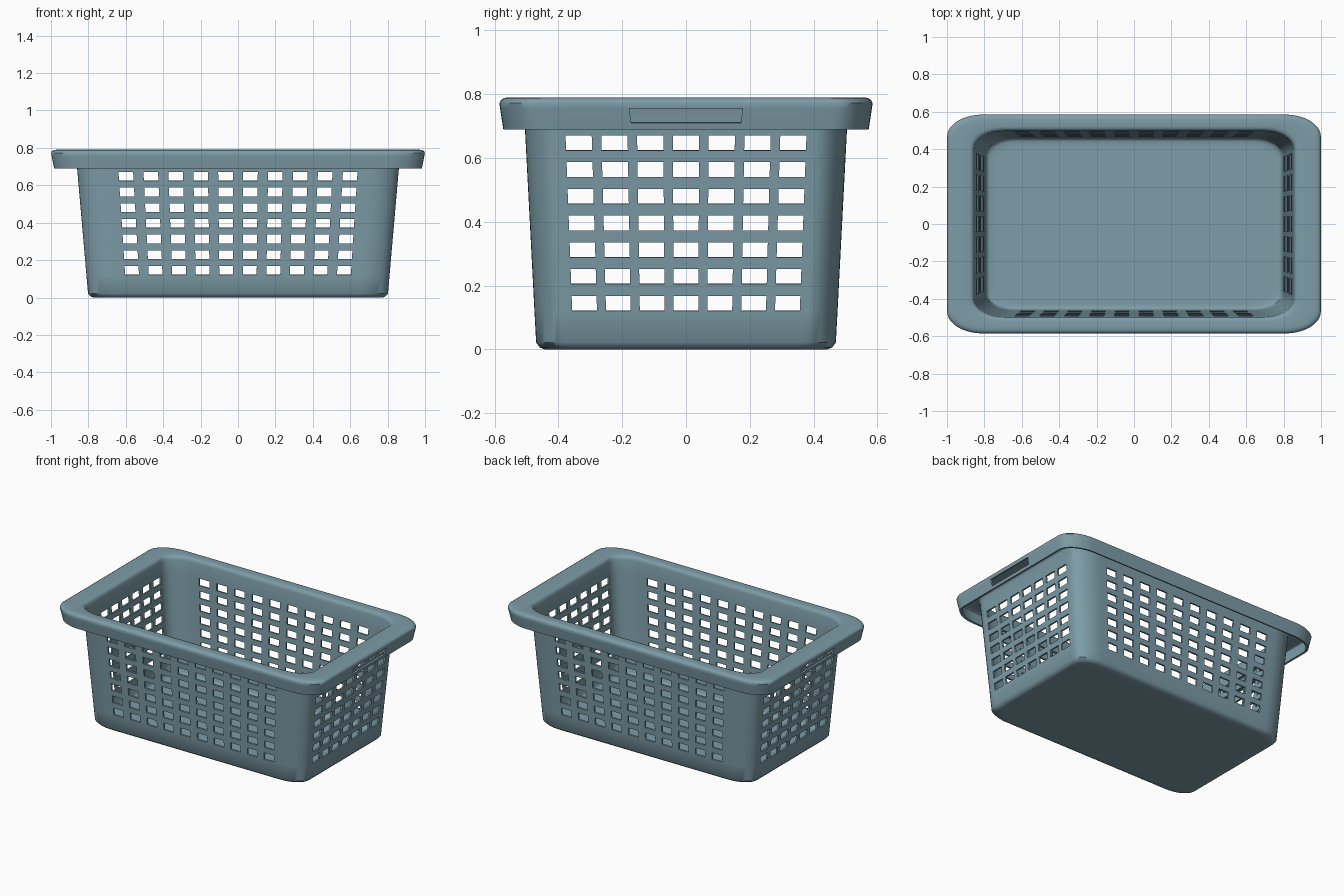
import bpy, bmesh, math
from mathutils import Vector

if "Cube" in bpy.data.objects:
    bpy.data.objects.remove(bpy.data.objects["Cube"])

T = 0.012          # plastic thickness
ARC = 10           # segments per rounded corner
ROWS = [0.122 + 0.0838 * i for i in range(7)]   # lower edge of each row of holes
ROW_H = 0.047


def hole_edges(count, pitch, width):
    """Column edges of one row of holes, centred on zero."""
    return [(i - (count - 1) / 2) * pitch + s * width / 2
            for i in range(count) for s in (-1, 1)]


END_COLS = hole_edges(7, 0.112, 0.082)
LONG_COLS = hole_edges(10, 0.133, 0.078)


def ring(z, hx, hy, c):
    """Rounded rectangle, counter-clockwise; returns points and segment tags."""
    rx, ry = 0.19 * hx, 0.20 * hy
    pts, tags = [], []
    for k in range(4):
        cols = END_COLS if k % 2 == 0 else LONG_COLS
        for i, t in enumerate(cols):
            t *= c
            pts.append([(hx, t, z), (-t, hy, z), (-hx, -t, z), (t, -hy, z)][k])
            tags.append((k, i))
        sx, sy = [(1, 1), (-1, 1), (-1, -1), (1, -1)][k]
        for a in range(ARC + 1):
            ang = math.pi / 2 * (k + a / ARC)
            pts.append((sx * (hx - rx) + rx * math.cos(ang),
                        sy * (hy - ry) + ry * math.sin(ang), z))
            tags.append((k, -1))
    return pts, tags


def wall(z):
    """Inner wall size at a height."""
    hx, hy = 0.80 + 0.087 * z, 0.469 + 0.052 * z
    return (z, hx - T, hy - T, hx / 0.8565)


def offset(prof):
    """Profile moved by the thickness to the outer, lower side."""
    dirs = [Vector((b[1] - a[1], b[0] - a[0])).normalized()
            for a, b in zip(prof, prof[1:])]
    out = []
    for i, (z, hx, hy, c) in enumerate(prof):
        d0, d1 = dirs[max(i - 1, 0)], dirs[min(i, len(dirs) - 1)]
        n0, n1 = Vector((d0.y, -d0.x)), Vector((d1.y, -d1.x))
        m = (n0 + n1) * T / (1 + n0.dot(n1))
        out.append((z + m.y, hx + m.x, hy + m.x, c))
    return out


# Profile of the sheet: floor, wall, rolled rim, hanging lip
profile = [(T, 0.74, 0.42, 0.86), (T, 0.772, 0.441, 0.91),
           (T + 0.004, 0.782, 0.451, 0.925), wall(0.026)]
hole_rows = set()
for z in ROWS:
    hole_rows.add(len(profile))
    profile += [wall(z), wall(z + ROW_H)]
profile += [wall(0.765),
            (0.779, 0.859, 0.501, 1.0), (0.787, 0.866, 0.508, 1.0),
            (0.79, 0.877, 0.519, 1.0), (0.79, 0.972, 0.558, 0.96),
            (0.788, 0.985, 0.571, 0.96), (0.782, 0.995, 0.580, 0.96),
            (0.772, 0.999, 0.585, 0.96)]
handle_row = len(profile)
profile += [(0.755, 0.996, 0.583, 0.965), (0.71, 0.987, 0.576, 0.945),
            (0.69, 0.983, 0.573, 0.94)]

bm = bmesh.new()
tags = ring(*profile[0])[1]
inner = [[bm.verts.new(q) for q in ring(*p)[0]] for p in profile]
outer = [[bm.verts.new(q) for q in ring(*p)[0]] for p in offset(profile)]
n = len(tags)


def is_open(r, j):
    """True where a wall hole or a hand grip leaves the sheet open."""
    if r < 0 or r >= len(profile) - 1:
        return r >= 0
    side, i = tags[j % n]
    return (r in hole_rows and i >= 0 and i % 2 == 0) or \
        (r == handle_row and side % 2 == 0 and 3 <= i <= 9)


# Floor, inside and underneath
bm.faces.new(inner[0])
bm.faces.new(outer[0][::-1])
for r in range(len(profile)):
    for j in range(n):
        k = (j + 1) % n
        # Both skins of the sheet
        if not is_open(r, j):
            bm.faces.new((inner[r][k], inner[r][j], inner[r + 1][j], inner[r + 1][k]))
            bm.faces.new((outer[r][j], outer[r][k], outer[r + 1][k], outer[r + 1][j]))
        # Edges of the holes and of the lip
        if is_open(r, j) != is_open(r - 1, j):
            bm.faces.new((inner[r][j], inner[r][k], outer[r][k], outer[r][j]))
        if r < len(profile) - 1 and is_open(r, j) != is_open(r, j - 1):
            bm.faces.new((inner[r][j], inner[r + 1][j], outer[r + 1][j], outer[r][j]))
bmesh.ops.recalc_face_normals(bm, faces=bm.faces[:])

mesh = bpy.data.meshes.new("basket")
bm.to_mesh(mesh)
bm.free()
basket = bpy.data.objects.new("basket", mesh)
bpy.context.collection.objects.link(basket)

plastic = bpy.data.materials.new("blue grey plastic")
plastic.diffuse_color = (0.205, 0.333, 0.386, 1)
plastic.use_nodes = True
plastic.node_tree.nodes["Principled BSDF"].inputs["Base Color"].default_value = plastic.diffuse_color
mesh.materials.append(plastic)

bpy.context.view_layer.objects.active = basket
basket.select_set(True)
bpy.ops.object.shade_smooth_by_angle(angle=math.radians(40))
